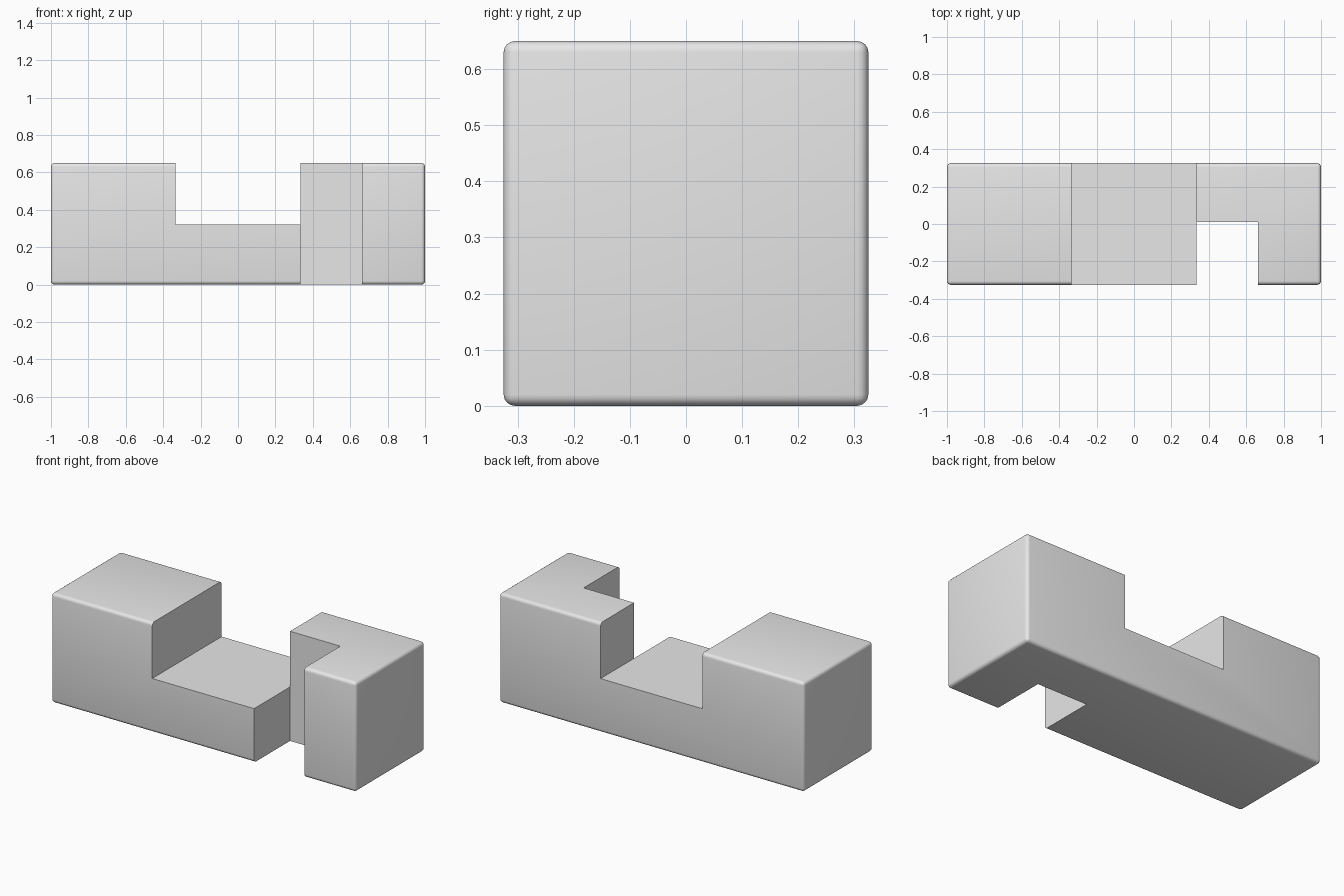
import bpy
from mathutils import Vector

if "Cube" in bpy.data.objects:
    bpy.data.objects.remove(bpy.data.objects["Cube"], do_unlink=True)

GREY = (0.8, 0.8, 0.8, 1)
grey = bpy.data.materials.new("light grey")
grey.use_nodes = True
grey.diffuse_color = GREY
grey.node_tree.nodes["Principled BSDF"].inputs["Base Color"].default_value = GREY


def box(name, low, high):
    low, high = Vector(low), Vector(high)
    bpy.ops.mesh.primitive_cube_add(size=1, location=(low + high) / 2)
    obj = bpy.context.object
    obj.name = name
    obj.scale = high - low
    bpy.ops.object.transform_apply(location=False, rotation=False, scale=True)
    obj.data.materials.append(grey)
    return obj


def apply(obj, modifier):
    bpy.context.view_layer.objects.active = obj
    bpy.ops.object.modifier_apply(modifier=modifier.name)


# Square bar with softly rounded outer edges
bar = box("notched_bar", (-1, -0.325, 0), (1, 0.325, 0.65))
bevel = bar.modifiers.new("rounded_edges", 'BEVEL')
bevel.width = 0.02
bevel.segments = 4
apply(bar, bevel)

# Sharp notches: one through the top, one through the front
notches = [
    box("top_notch", (-0.335, -1, 0.32), (0.333, 1, 1)),
    box("front_notch", (0.333, -1, -1), (0.663, 0.012, 1)),
]
for notch in notches:
    notch.hide_render = True
    cut = bar.modifiers.new("cut", 'BOOLEAN')
    cut.operation = 'DIFFERENCE'
    cut.solver = 'EXACT'
    cut.object = notch
    apply(bar, cut)
    bpy.data.objects.remove(notch, do_unlink=True)

# Smooth rounded edges, crisp notch corners
bpy.ops.object.select_all(action='DESELECT')
bar.select_set(True)
bpy.context.view_layer.objects.active = bar
bpy.ops.object.shade_smooth_by_angle(angle=0.6)
